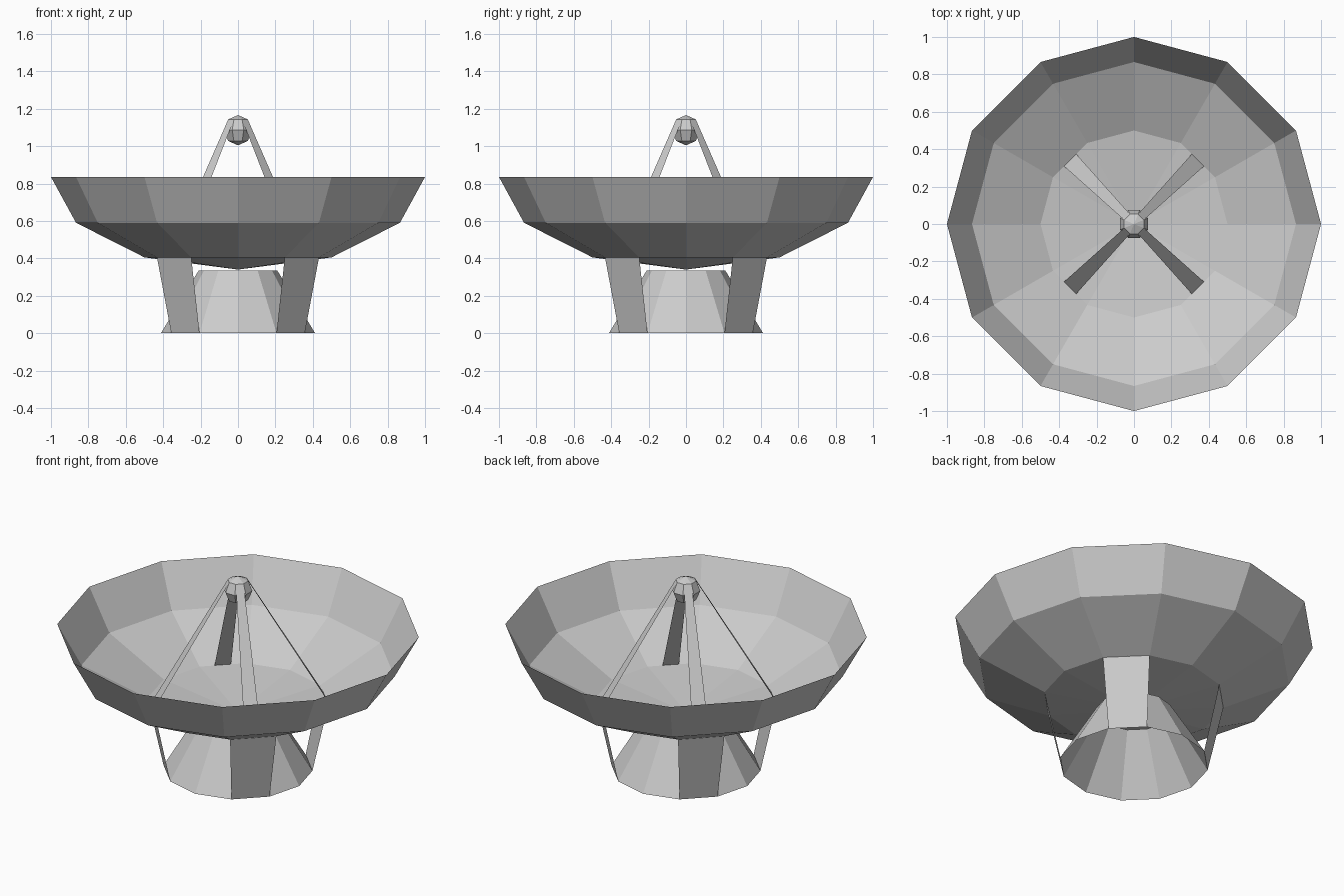
import bpy
import bmesh
from math import sin, cos, radians
from mathutils import Matrix

if "Cube" in bpy.data.objects:
    bpy.data.objects.remove(bpy.data.objects["Cube"])


def polar(r, deg, z):
    return (r * cos(radians(deg)), r * sin(radians(deg)), z)


def make_object(name, bm):
    me = bpy.data.meshes.new(name)
    bm.to_mesh(me)
    bm.free()
    ob = bpy.data.objects.new(name, me)
    bpy.context.collection.objects.link(ob)
    return ob


def lathe(name, rings, sides=12, apex=None):
    """Open flat-faced shell through (radius, z) rings, listed so faces point right of the path."""
    bm = bmesh.new()
    loops = [[bm.verts.new(polar(r, 360 / sides * i, z)) for i in range(sides)]
             for r, z in rings]
    for a, b in zip(loops, loops[1:]):
        for i in range(sides):
            j = (i + 1) % sides
            bm.faces.new((a[i], a[j], b[j], b[i]))
    if apex is not None:
        tip = bm.verts.new((0, 0, apex))
        for i in range(sides):
            bm.faces.new((loops[-1][i], loops[-1][(i + 1) % sides], tip))
    return make_object(name, bm)


def panels(name, lower, upper):
    """Four flat panels on the diagonals; each end is (radius, half angle, z)."""
    for k in range(4):
        mid = 45 + 90 * k
        (r0, h0, z0), (r1, h1, z1) = lower, upper
        bm = bmesh.new()
        bm.faces.new([bm.verts.new(p) for p in (
            polar(r0, mid - h0, z0), polar(r0, mid + h0, z0),
            polar(r1, mid + h1, z1), polar(r1, mid - h1, z1))])
        make_object(f"{name}_{k + 1}", bm)


# Dish bowl: thin sheet, rim down to the centre point
lathe("dish", [(1.0, 0.835), (0.866, 0.59), (0.5, 0.405)], apex=0.34)

# Tapered open pedestal
lathe("pedestal", [(0.412, 0.0), (0.21, 0.335)])

# Flat legs from pedestal foot to the dish's inner ring
panels("leg", (0.412, 15, 0.0), (0.5, 15, 0.405))

# Flat struts from the dish's inner ring to the receiver
panels("strut", (0.486, 5.45, 0.405), (0.057, 22.5, 1.142))

# Faceted receiver ball
bm = bmesh.new()
bmesh.ops.create_uvsphere(
    bm, u_segments=8, v_segments=4, radius=0.081,
    matrix=Matrix.Translation((0, 0, 1.085)) @ Matrix.Rotation(radians(22.5), 4, 'Z'))
make_object("receiver", bm)
